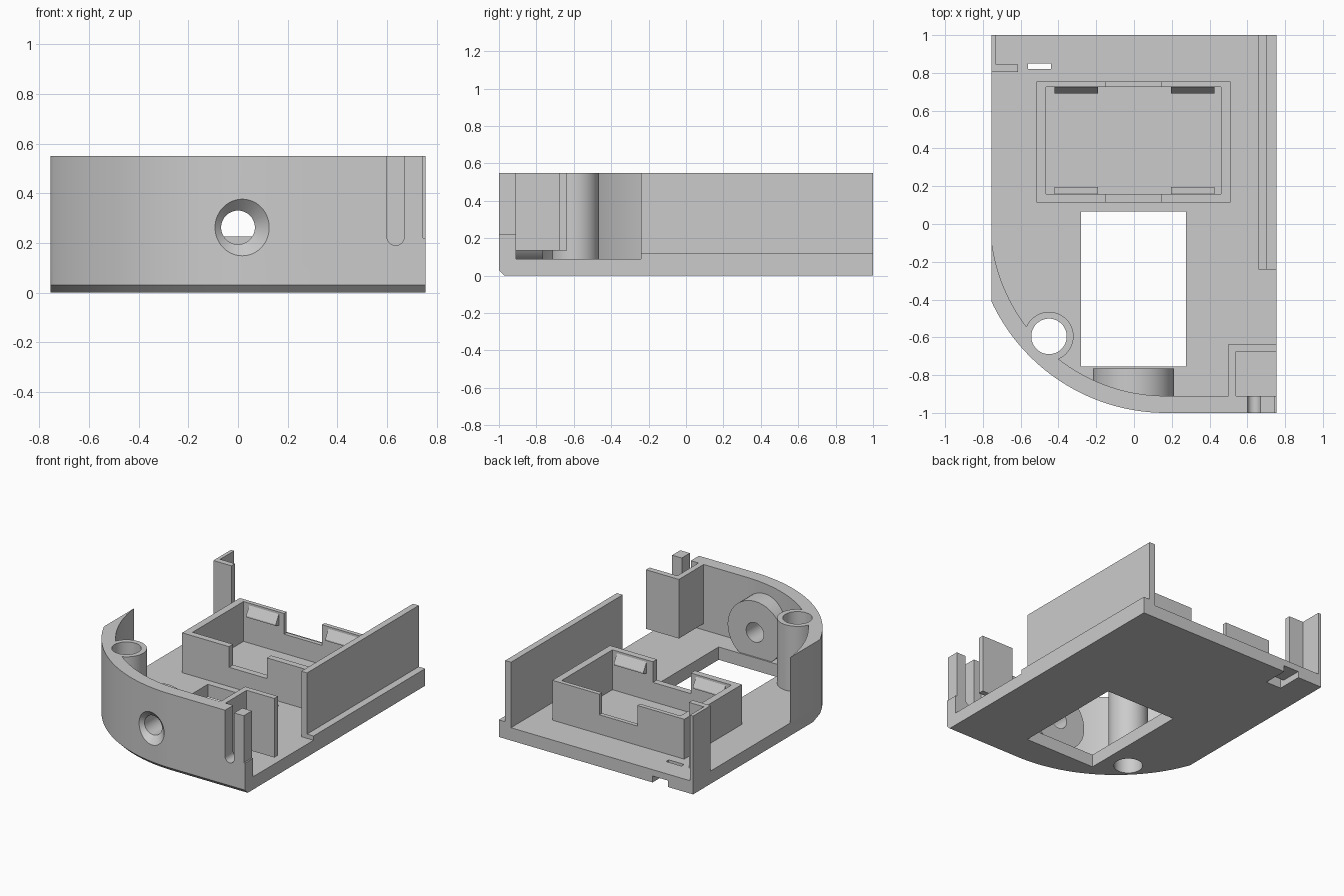
import bpy, bmesh, math
from mathutils import Matrix

old = bpy.data.objects.get("Cube")
if old:
    bpy.data.objects.remove(old, do_unlink=True)

grey = bpy.data.materials.new("light_grey_plastic")
grey.use_nodes = True
colour = (0.6, 0.6, 0.6, 1)
grey.diffuse_color = colour
grey.node_tree.nodes["Principled BSDF"].inputs["Base Color"].default_value = colour

LEFT, RIGHT, FRONT, BACK = -0.755, 0.755, -1.0, 1.0
FLOOR, TOP = 0.09, 0.55
CX, CY = 0.17, 0.02          # centre of the rounded corner
R_OUT, R_IN = 1.02, 0.93


def finish(name, bm):
    bmesh.ops.recalc_face_normals(bm, faces=bm.faces[:])
    mesh = bpy.data.meshes.new(name)
    bm.to_mesh(mesh)
    bm.free()
    mesh.materials.append(grey)
    obj = bpy.data.objects.new(name, mesh)
    bpy.context.collection.objects.link(obj)
    return obj


def loft(name, rings):
    """Solid through rings of matching point counts."""
    bm = bmesh.new()
    loops = [[bm.verts.new(p) for p in ring] for ring in rings]
    n = len(loops[0])
    for a, b in zip(loops, loops[1:]):
        for i in range(n):
            j = (i + 1) % n
            bm.faces.new((a[i], a[j], b[j], b[i]))
    bm.faces.new(loops[0][::-1])
    bm.faces.new(loops[-1])
    return finish(name, bm)


def prism(name, pts, z0, z1):
    return loft(name, [[(x, y, z) for x, y in pts] for z in (z0, z1)])


def box(name, x0, x1, y0, y1, z0, z1):
    return prism(name, [(x0, y0), (x1, y0), (x1, y1), (x0, y1)], z0, z1)


def upright(name, x, y, r, z0, z1):
    bm = bmesh.new()
    bmesh.ops.create_cone(bm, cap_ends=True, segments=48, radius1=r, radius2=r, depth=z1 - z0,
                          matrix=Matrix.Translation((x, y, (z0 + z1) / 2)))
    return finish(name, bm)


def lying(name, x, z, r_front, r_back, y0, y1):
    bm = bmesh.new()
    turn = Matrix.Translation((x, (y0 + y1) / 2, z)) @ Matrix.Rotation(-math.pi / 2, 4, 'X')
    bmesh.ops.create_cone(bm, cap_ends=True, segments=48, radius1=r_front, radius2=r_back,
                          depth=y1 - y0, matrix=turn)
    return finish(name, bm)


def cut(obj, *cutters):
    """Subtract the cutters, bake the result and remove the cutters."""
    for c in cutters:
        c.hide_render = True
        m = obj.modifiers.new("cut", 'BOOLEAN')
        m.operation, m.solver, m.object = 'DIFFERENCE', 'EXACT', c
    deps = bpy.context.evaluated_depsgraph_get()
    mesh = bpy.data.meshes.new_from_object(obj.evaluated_get(deps))
    obj.modifiers.clear()
    obj.data = mesh
    for c in cutters:
        bpy.data.objects.remove(c, do_unlink=True)


def arc(r, n=40):
    """Corner arc from the side edge round to the front edge."""
    a0 = math.pi + math.acos((CX - LEFT) / r)
    a1 = 1.5 * math.pi
    return [(CX + r * math.cos(a0 + (a1 - a0) * i / n),
             CY + r * math.sin(a0 + (a1 - a0) * i / n)) for i in range(n + 1)]


def plan(r):
    return arc(r) + [(RIGHT, CY - r), (RIGHT, BACK), (LEFT, BACK)]


def post_hole():
    return upright("post_hole", -0.45, -0.595, 0.094, -0.1, 0.7)


def bore():
    return lying("bore", 0, 0.262, 0.068, 0.068, -1.1, -0.7)


# Floor plate with chamfered lower front edge
floor = loft("floor_plate", [[(x, y, z) for x, y in plan(r)]
                             for r, z in ((R_OUT - 0.03, 0), (R_OUT, 0.03), (R_OUT, FLOOR))])
cut(floor, box("window", -0.28, 0.275, -0.755, 0.065, -0.1, 0.2), post_hole(),
    box("latch_slot", -0.56, -0.44, 0.82, 0.85, -0.1, 0.2),
    box("latch_recess", -0.56, -0.44, 0.82, 1.1, -0.1, 0.045))

# Curved front wall with bore, countersink and round-ended slot
wall = prism("front_wall", arc(R_OUT) + [(RIGHT, CY - R_OUT), (RIGHT, CY - R_IN)]
             + arc(R_IN)[::-1], FLOOR, TOP)
cut(wall, post_hole(), bore(),
    lying("countersink", 0, 0.262, 0.145, 0.068, -1.018, -0.941),
    box("slot", 0.6, 0.67, -1.1, -0.8, 0.225, 0.7),
    lying("slot_end", 0.635, 0.225, 0.035, 0.035, -1.1, -0.8),
    box("end_step", 0.745, 0.8, -1.1, -0.8, 0.22, 0.7))

# Screw post and bored boss
post = upright("screw_post", -0.45, -0.595, 0.13, 0.05, TOP)
cut(post, post_hole())
boss = lying("round_boss", -0.003, 0.265, 0.215, 0.215, -0.912, -0.765)
cut(boss, bore())

# Bracket hanging off the front wall, clear of the floor
prism("front_bracket", [(0.5, -0.912), (0.54, -0.912), (0.54, -0.675), (RIGHT, -0.675),
                        (RIGHT, -0.635), (0.5, -0.635)], 0.135, TOP)

# Side wall standing on its ledge
box("side_ledge", 0.66, RIGHT, -0.24, BACK, FLOOR, 0.12)
box("side_wall", 0.66, 0.705, -0.24, BACK, FLOOR, TOP)

# Back corner post
prism("corner_post", [(LEFT, 0.805), (-0.615, 0.805), (-0.615, 0.845), (-0.73, 0.845),
                      (-0.73, BACK), (LEFT, BACK)], FLOOR, TOP)

# Tray frame with notched front and back walls
tray = box("tray_frame", -0.515, 0.51, 0.115, 0.755, FLOOR, 0.37)
cut(tray, box("tray_inside", -0.465, 0.46, 0.16, 0.725, 0, 0.5),
    box("tray_notch", -0.15, 0.145, 0, 0.9, 0.225, 0.5))

# Wedge clips inside the tray
for side, y, d in (("front", 0.16, 0.035), ("back", 0.725, -0.035)):
    for hand, x0, x1 in (("right", -0.42, -0.19), ("left", 0.195, 0.425)):
        section = [(y, 0.355), (y + d, 0.295), (y + d, 0.285), (y, 0.275)]
        loft(f"{side}_{hand}_clip", [[(x, yy, z) for yy, z in section] for x in (x0, x1)])

# Smooth the round parts, keeping edges sharp
bpy.ops.object.select_all(action='DESELECT')
for obj in (floor, wall, post, boss):
    obj.select_set(True)
bpy.context.view_layer.objects.active = wall
bpy.ops.object.shade_smooth_by_angle(angle=math.radians(30))
